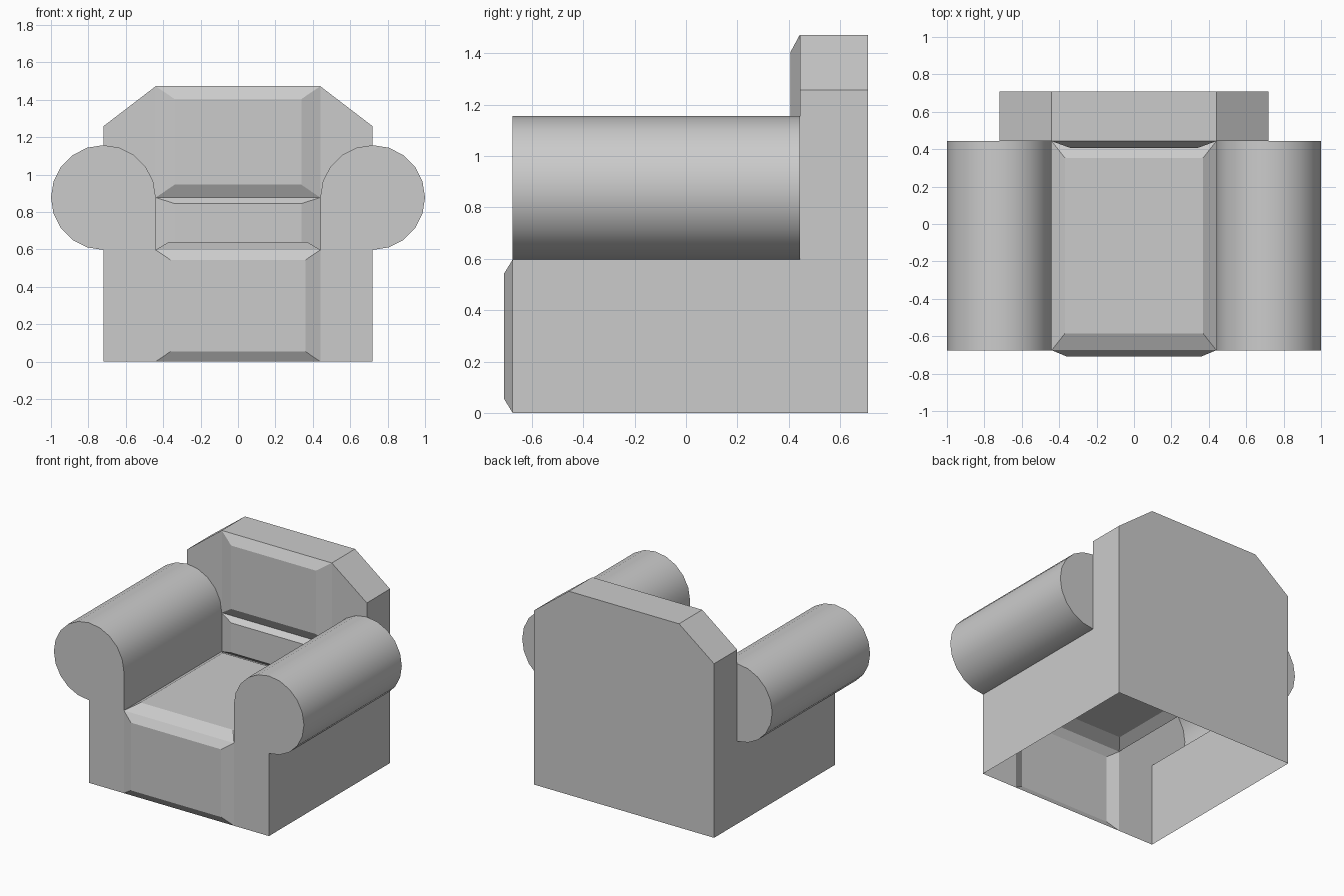
import bpy, bmesh
from math import sin, cos, radians
from mathutils import Vector

if "Cube" in bpy.data.objects:
    bpy.data.objects.remove(bpy.data.objects["Cube"])

W, IN, R = 0.72, 0.44, 0.28                 # half width, inner half width, roll radius
SEAT, ROLL = 0.597, 0.877                   # seat height, arm roll centre height
FRONT, MID, BACK = -0.675, 0.443, 0.708     # depth stations
SHOULDER, TOP = 1.258, 1.472


def arc(a, b, step=18):
    n = round(abs(b - a) / step)
    angles = [radians(a + (b - a) * i / n) for i in range(n + 1)]
    return [(W + R * cos(t), ROLL + R * sin(t)) for t in angles]


def cap(bm, profile, y, facing):
    """Flat face in the xz plane, turned towards facing (-1 front, 1 back)."""
    f = bm.faces.new([bm.verts.new((x, y, z)) for x, z in profile])
    f.normal_update()
    if f.normal.y * facing < 0:
        f.normal_flip()


def strip(bm, profile, y0, y1):
    """Sweep an open profile along y; anticlockwise profiles face outward."""
    a = [bm.verts.new((x, y0, z)) for x, z in profile]
    b = [bm.verts.new((x, y1, z)) for x, z in profile]
    for i in range(len(profile) - 1):
        bm.faces.new((a[i], a[i + 1], b[i + 1], b[i]))


def finish(bm, name, mirror=False, smooth=False):
    bmesh.ops.remove_doubles(bm, verts=bm.verts, dist=1e-4)
    me = bpy.data.meshes.new(name)
    bm.to_mesh(me)
    bm.free()
    ob = bpy.data.objects.new(name, me)
    bpy.context.collection.objects.link(ob)
    if smooth:
        bpy.ops.object.select_all(action='DESELECT')
        ob.select_set(True)
        bpy.context.view_layer.objects.active = ob
        bpy.ops.object.shade_smooth_by_angle(angle=radians(30))
    if mirror:
        ob.modifiers.new("mirror", 'MIRROR').use_axis[0] = True
    return ob


def cushion(name, corners, push, scale):
    """Open-based raised panel: rim corners, scaled and pushed front."""
    bm = bmesh.new()
    pts = [Vector(c) for c in corners]
    mid = sum(pts, Vector()) / 4
    rim = [bm.verts.new(p) for p in pts]
    top = [bm.verts.new(mid + (p - mid) * scale + Vector(push)) for p in pts]
    bm.faces.new(top)
    for i in range(4):
        j = (i + 1) % 4
        bm.faces.new((rim[i], rim[j], top[j], top[i]))
    finish(bm, name)


def upright(y, z0, z1):
    return [(-IN, y, z0), (IN, y, z0), (IN, y, z1), (-IN, y, z1)]


# Hollow arms with rolled tops, open underneath
bm = bmesh.new()
outline = [(W, 0)] + arc(-90, 180) + [(IN, SEAT)]
strip(bm, outline, FRONT, MID)
cap(bm, outline + [(IN, 0)], FRONT, -1)
cap(bm, arc(-90, 90), MID, 1)
finish(bm, "arms", mirror=True, smooth=True)

# Backrest shell, with the shoulder faces that show above the arms
bm = bmesh.new()
rim = [(W, 0), (W, SHOULDER), (IN, TOP), (0, TOP)]
strip(bm, rim, MID, BACK)
cap(bm, rim + [(0, 0)], BACK, 1)
cap(bm, arc(180, 90) + [(W, SHOULDER), (IN, TOP)], MID, -1)
finish(bm, "backrest", mirror=True)

# Bevelled upholstery panels
cushion("front_panel", upright(FRONT, 0, SEAT), (0, -0.033, 0), 0.82)
cushion("lower_back_cushion", upright(MID, SEAT, ROLL), (0, -0.037, 0), 0.77)
cushion("upper_back_cushion", upright(MID, ROLL, TOP), (0, -0.037, 0), 0.77)
cushion("seat_cushion",
        [(-IN, FRONT, SEAT), (IN, FRONT, SEAT), (IN, MID, SEAT), (-IN, MID, SEAT)],
        (0, 0, 0.043), 0.84)
